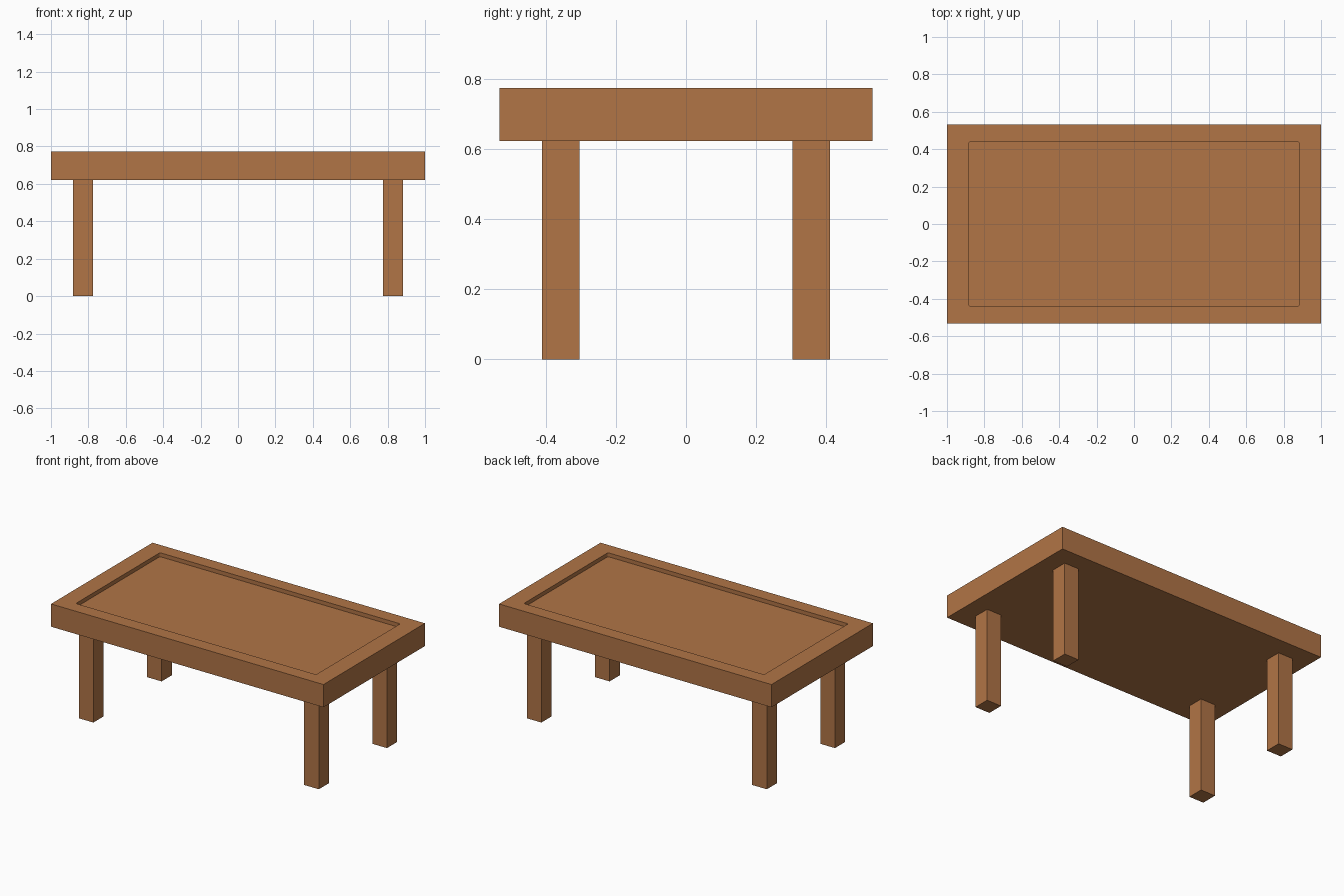
import bpy
import bmesh

if "Cube" in bpy.data.objects:
    bpy.data.objects.remove(bpy.data.objects["Cube"])

wood = bpy.data.materials.new("warm_wood")
wood.diffuse_color = (0.439, 0.176, 0.061, 1.0)
wood.use_nodes = True
wood.node_tree.nodes["Principled BSDF"].inputs["Base Color"].default_value = wood.diffuse_color

TOP_Z, UNDER_Z = 0.773, 0.622
HALF_X, HALF_Y = 1.0, 0.532
RECESS_X, RECESS_Y, RECESS_DEPTH, CORNER = 0.882, 0.441, 0.026, 0.01


def add_object(name, bm):
    bmesh.ops.recalc_face_normals(bm, faces=bm.faces)
    mesh = bpy.data.meshes.new(name)
    bm.to_mesh(mesh)
    bm.free()
    mesh.materials.append(wood)
    obj = bpy.data.objects.new(name, mesh)
    bpy.context.collection.objects.link(obj)
    return obj


def box(lo, hi):
    bm = bmesh.new()
    bmesh.ops.create_cube(bm, size=1)
    for v in bm.verts:
        v.co = [(a + b) / 2 + c * (b - a) for a, b, c in zip(lo, hi, v.co)]
    return bm


# Recess cutter with slightly rounded vertical corners
bm = box((-RECESS_X, -RECESS_Y, TOP_Z - RECESS_DEPTH), (RECESS_X, RECESS_Y, TOP_Z + 0.1))
upright = [e for e in bm.edges if abs(e.verts[0].co.z - e.verts[1].co.z) > 0.01]
bmesh.ops.bevel(bm, geom=upright, offset=CORNER, segments=3, profile=0.5, affect='EDGES')
cutter = add_object("recess_cutter", bm)
cutter.hide_render = True
cutter.hide_viewport = True

# Thick tabletop with the sunken panel
tabletop = add_object("tabletop", box((-HALF_X, -HALF_Y, UNDER_Z), (HALF_X, HALF_Y, TOP_Z)))
cut = tabletop.modifiers.new("recess", 'BOOLEAN')
cut.operation = 'DIFFERENCE'
cut.solver = 'EXACT'
cut.object = cutter

# Four square legs
for side, sx in (("left", -1), ("right", 1)):
    for end, sy in (("front", -1), ("back", 1)):
        xs = sorted((sx * 0.774, sx * 0.881))
        ys = sorted((sy * 0.304, sy * 0.411))
        add_object(f"{end}_{side}_leg", box((xs[0], ys[0], 0), (xs[1], ys[1], UNDER_Z)))
